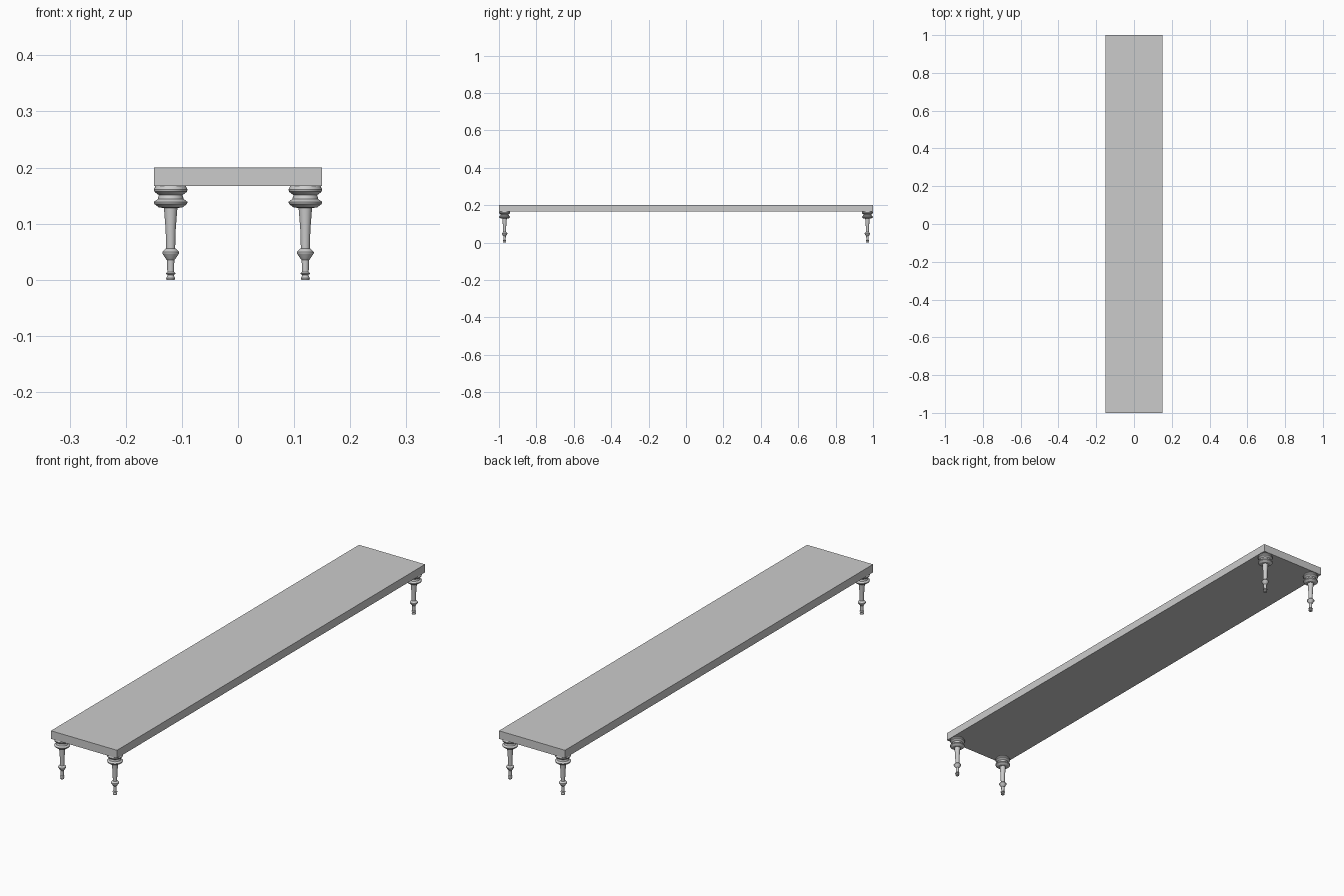
import bpy, bmesh, math

cube = bpy.data.objects.get("Cube")
if cube:
    bpy.data.objects.remove(cube, do_unlink=True)

grey = bpy.data.materials.new("light_grey")
grey.use_nodes = True
colour = (0.6, 0.6, 0.6, 1)
grey.diffuse_color = colour
grey.node_tree.nodes["Principled BSDF"].inputs["Base Color"].default_value = colour

TOP, UNDER = 0.2, 0.167
HALF_X, HALF_Y = 0.15, 1.0
LEG_X, LEG_Y = 0.12, 0.97
SIDES = 32

# Turned leg outline: radius, height, from the foot up
PROFILE = [
    (0, 0), (0.007, 0), (0.008, 0.003), (0.006, 0.007),       # foot
    (0.006, 0.009), (0.009, 0.011), (0.006, 0.014),           # ankle bead
    (0.0065, 0.035), (0.009, 0.038), (0.011, 0.041),          # lower taper
    (0.015, 0.047), (0.015, 0.050), (0.010, 0.055),           # middle ring
    (0.008, 0.056), (0.009, 0.09), (0.012, 0.128),            # shaft
    (0.021, 0.129), (0.029, 0.135), (0.030, 0.139),           # lower collar
    (0.023, 0.144), (0.022, 0.148), (0.021, 0.151),           # neck
    (0.029, 0.157), (0.030, 0.161), (0.027, UNDER), (0, UNDER),  # upper collar
]


def add_object(name, bm):
    bmesh.ops.recalc_face_normals(bm, faces=bm.faces)
    mesh = bpy.data.meshes.new(name)
    bm.to_mesh(mesh)
    bm.free()
    mesh.materials.append(grey)
    obj = bpy.data.objects.new(name, mesh)
    bpy.context.collection.objects.link(obj)
    return obj


# Flat bench board
bm = bmesh.new()
bmesh.ops.create_cube(bm, size=1)
bmesh.ops.scale(bm, vec=(2 * HALF_X, 2 * HALF_Y, TOP - UNDER), verts=bm.verts)
bmesh.ops.translate(bm, vec=(0, 0, (TOP + UNDER) / 2), verts=bm.verts)
add_object("seat_board", bm)


def turned_leg(name, x, y):
    bm = bmesh.new()
    verts = [bm.verts.new((r, 0, z)) for r, z in PROFILE]
    edges = [bm.edges.new(pair) for pair in zip(verts, verts[1:])]
    bmesh.ops.spin(bm, geom=verts + edges, cent=(0, 0, 0), axis=(0, 0, 1),
                   angle=math.tau, steps=SIDES)
    bmesh.ops.remove_doubles(bm, verts=bm.verts, dist=0.0001)
    leg = add_object(name, bm)
    leg.location = (x, y, 0)
    bpy.ops.object.select_all(action="DESELECT")
    leg.select_set(True)
    bpy.context.view_layer.objects.active = leg
    bpy.ops.object.shade_smooth_by_angle(angle=math.radians(30))


# One leg at each corner
for side, x in (("left", LEG_X), ("right", -LEG_X)):
    for end, y in (("front", -LEG_Y), ("back", LEG_Y)):
        turned_leg(f"{end}_{side}_leg", x, y)
